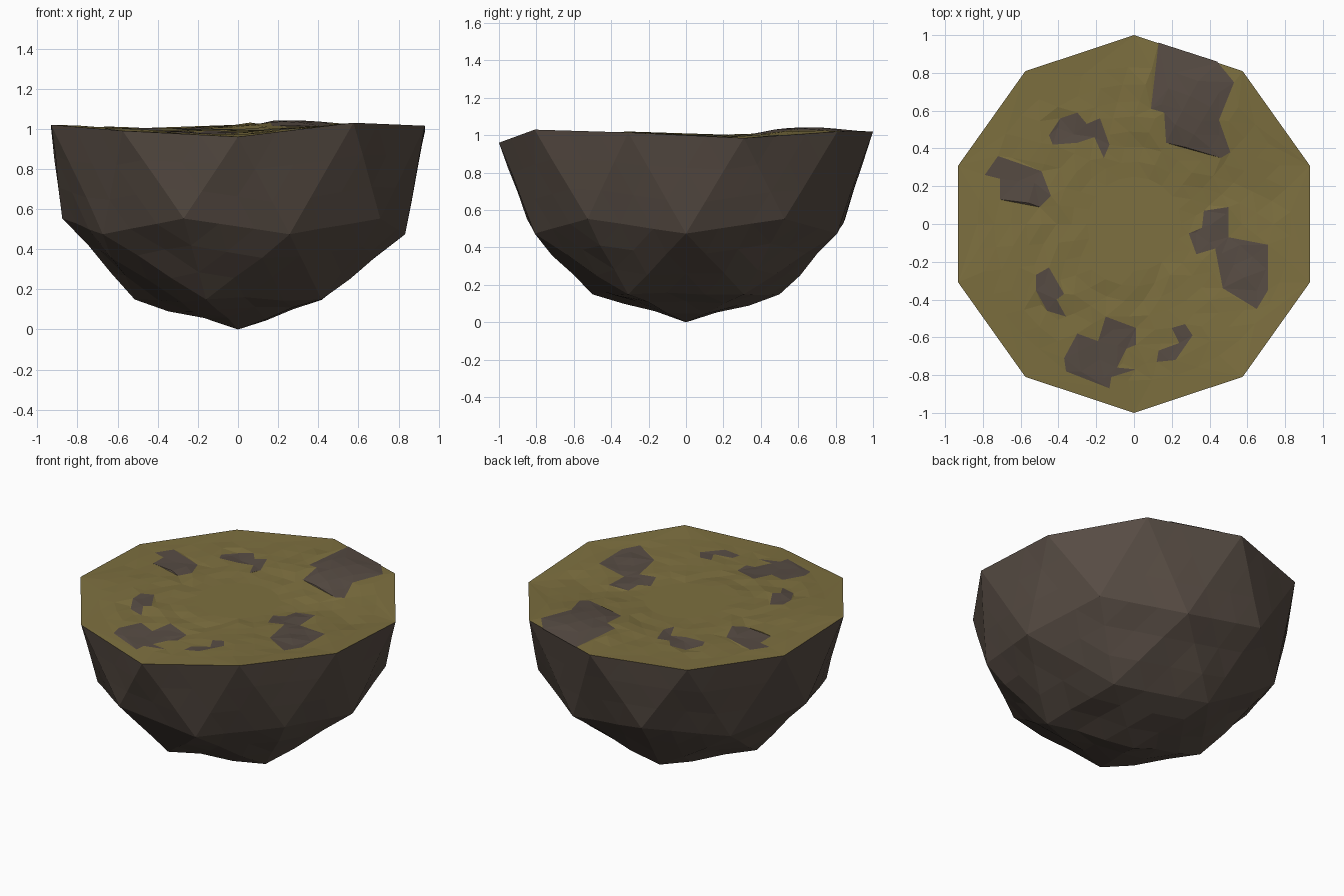
import bpy, bmesh, math
from mathutils import Vector, noise
from mathutils.geometry import delaunay_2d_cdt

if "Cube" in bpy.data.objects:
    bpy.data.objects.remove(bpy.data.objects["Cube"])

# Heights of the ten rim corners, starting at 18 degrees and going counter-clockwise
RIM = [0.985, 1.02, 1.02, 1.0, 1.0, 1.02, 0.99, 0.96, 1.03, 1.015]
SX = 0.979


def material(name, rgb):
    m = bpy.data.materials.new(name)
    m.diffuse_color = (*rgb, 1)
    m.use_nodes = True
    m.node_tree.nodes["Principled BSDF"].inputs["Base Color"].default_value = m.diffuse_color
    return m


def make_object(name, bm, mats):
    me = bpy.data.meshes.new(name)
    bm.to_mesh(me)
    bm.free()
    for m in mats:
        me.materials.append(m)
    ob = bpy.data.objects.new(name, me)
    bpy.context.collection.objects.link(ob)
    return ob


def rim_height(x, y):
    a = ((math.degrees(math.atan2(y, x / SX)) - 18) % 360) / 36
    i, f = int(a) % 10, a - int(a)
    return RIM[i] * (1 - f) + RIM[(i + 1) % 10] * f


def top_height(x, y):
    r = math.hypot(x, y)
    if r > 0.94:
        return rim_height(x, y)
    if r < 0.27:
        return 0.995
    t = (r - 0.25) / 0.75
    z = 0.995 * (1 - t) + rim_height(x, y) * t
    z += 0.035 * math.exp(-((x - 0.27) ** 2 + (y - 0.62) ** 2) / 0.06)
    return z + 0.013 * noise.noise(Vector((x * 9, y * 9, 3.1))) * min(1, (0.95 - r) * 4)


def inside(x, y, poly):
    hit = False
    for (ax, ay), (bx, by) in zip(poly, poly[1:] + poly[:1]):
        if (ay > y) != (by > y) and x < (bx - ax) * (y - ay) / (by - ay) + ax:
            hit = not hit
    return hit


rock = material("rock", (0.095, 0.072, 0.057))
grass = material("grass", (0.205, 0.16, 0.05))

# Rock base: lower half of a coarse icosphere with faint dents
bm = bmesh.new()
bmesh.ops.create_icosphere(bm, subdivisions=2, radius=1)
bmesh.ops.delete(bm, geom=[v for v in bm.verts if v.co.z > 0.01], context='VERTS')
for v in bm.verts:
    v.co = (v.co.x * SX, v.co.y, v.co.z + 1)
    if v.co.z > 0.95:
        v.co.z = rim_height(v.co.x, v.co.y)
corners = {v.co.copy().freeze() for v in bm.verts}
bmesh.ops.subdivide_edges(bm, edges=bm.edges[:], cuts=2, use_grid_fill=True)
bmesh.ops.triangulate(bm, faces=bm.faces[:])
for v in bm.verts:
    if v.co.copy().freeze() not in corners and not v.is_boundary:
        amount = 0.025 if v.co.z < 0.5 else 0.008
        out = (v.co - Vector((0, 0, 1))).normalized()
        v.co += out * amount * noise.noise(v.co * 4)
make_object("rock_base", bm, [rock])

# Bare rock patches on the top surface
PATCHES = [
    [(0.13, 0.96), (0.44, 0.86), (0.53, 0.75), (0.45, 0.55), (0.51, 0.38),
     (0.46, 0.35), (0.17, 0.43), (0.16, 0.59), (0.09, 0.61)],
    [(-0.45, 0.47), (-0.39, 0.56), (-0.30, 0.59), (-0.25, 0.53), (-0.18, 0.56),
     (-0.13, 0.42), (-0.16, 0.35), (-0.21, 0.46), (-0.30, 0.43), (-0.43, 0.42)],
    [(-0.79, 0.26), (-0.72, 0.36), (-0.49, 0.28), (-0.44, 0.15), (-0.50, 0.09), (-0.71, 0.13), (-0.71, 0.24)],
    [(0.37, 0.07), (0.50, 0.09), (0.50, -0.07), (0.71, -0.11), (0.71, -0.35), (0.65, -0.45),
     (0.47, -0.34), (0.43, -0.13), (0.33, -0.16), (0.29, -0.05), (0.36, -0.02)],
    [(-0.52, -0.27), (-0.45, -0.23), (-0.37, -0.37), (-0.41, -0.40), (-0.36, -0.49), (-0.46, -0.46), (-0.52, -0.35)],
    [(-0.15, -0.49), (0.01, -0.55), (0.01, -0.64), (-0.04, -0.66), (-0.09, -0.76), (0.01, -0.77),
     (-0.12, -0.81), (-0.13, -0.87), (-0.36, -0.78), (-0.37, -0.71), (-0.30, -0.58), (-0.19, -0.62)],
    [(0.20, -0.55), (0.27, -0.53), (0.31, -0.59), (0.22, -0.72), (0.12, -0.73), (0.13, -0.67), (0.24, -0.63)],
]

# Grassy top: triangulated rings with the patch outlines cut in
pts, edges = [], []


def add_loop(loop):
    s, n = len(pts), len(loop)
    pts.extend(Vector(p) for p in loop)
    edges.extend((s + i, s + (i + 1) % n) for i in range(n))


add_loop([(SX * math.cos(math.radians(18 + 36 * i)), math.sin(math.radians(18 + 36 * i))) for i in range(10)])
for p in PATCHES:
    add_loop(p)
for k, r in enumerate((0.25, 0.33, 0.41, 0.49, 0.57, 0.65, 0.74, 0.83)):
    n = 20 + 3 * k
    for i in range(n):
        a = 2 * math.pi * (i + 0.5 * (k % 2)) / n
        q = Vector((r * math.cos(a), r * math.sin(a)))
        if min((q - p).length for p in pts[:10 + sum(map(len, PATCHES))]) > 0.035:
            pts.append(q)

vs, _, fs, *_ = delaunay_2d_cdt(pts, edges, [], 1, 1e-5)
bm = bmesh.new()
verts = [bm.verts.new((v.x, v.y, top_height(v.x, v.y))) for v in vs]
for f in fs:
    face = bm.faces.new([verts[i] for i in f])
    c = face.calc_center_median()
    face.material_index = int(any(inside(c.x, c.y, p) for p in PATCHES))
    face.normal_update()
    if face.normal.z < 0:
        face.normal_flip()
make_object("grassy_top", bm, [grass, rock])
